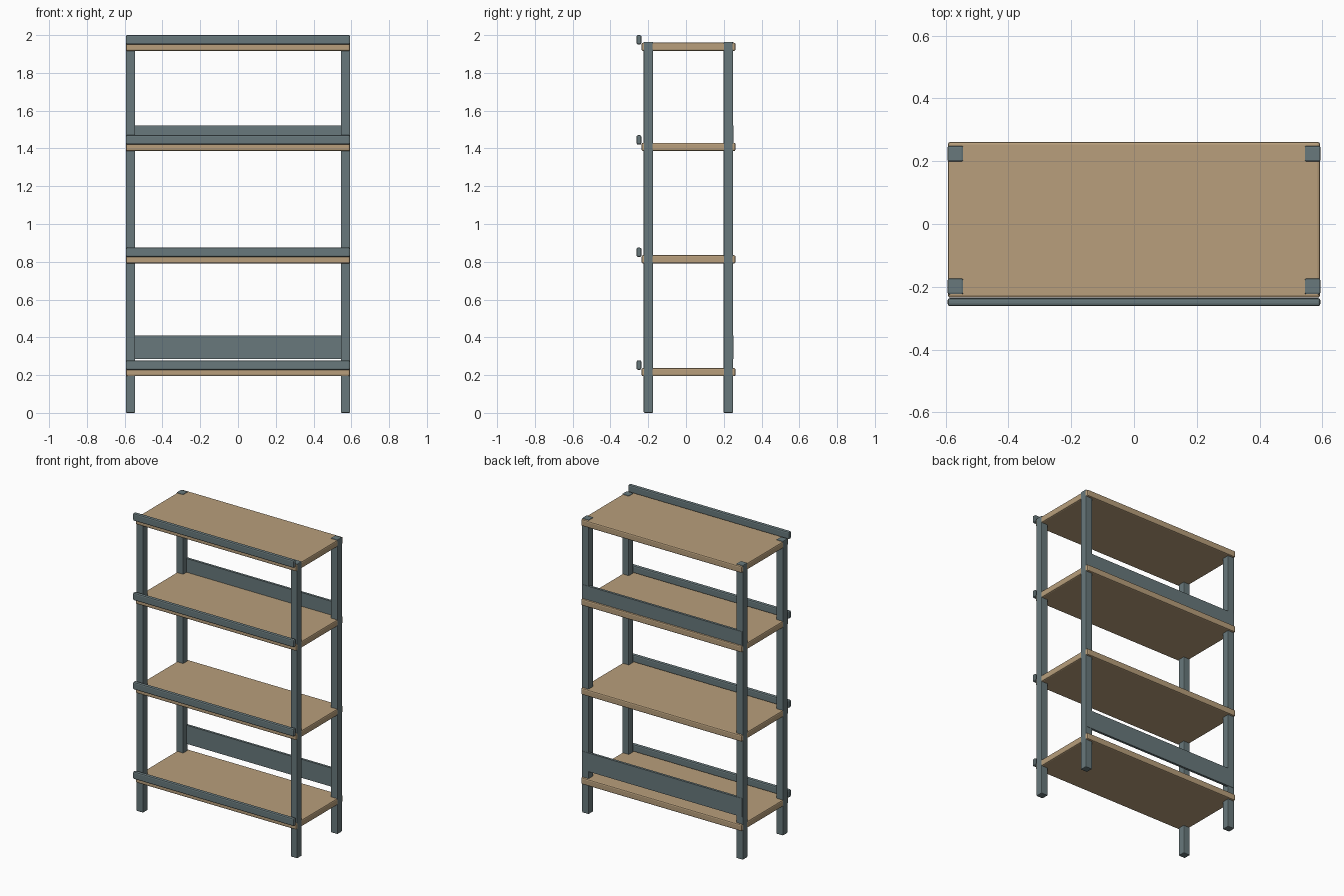
import bpy

cube = bpy.data.objects.get("Cube")
if cube:
    bpy.data.objects.remove(cube, do_unlink=True)


def make_material(name, rgb):
    mat = bpy.data.materials.new(name)
    mat.use_nodes = True
    color = (*rgb, 1.0)
    mat.diffuse_color = color
    mat.node_tree.nodes["Principled BSDF"].inputs["Base Color"].default_value = color
    return mat


wood = make_material("light wood", (0.48, 0.345, 0.20))
slate = make_material("slate grey metal", (0.14, 0.19, 0.20))


def box(name, low, high, mat, bevel=0.0, segments=2):
    """Bevelled box spanning two opposite corners."""
    center = [(a + b) / 2 for a, b in zip(low, high)]
    size = [b - a for a, b in zip(low, high)]
    bpy.ops.mesh.primitive_cube_add(size=1, location=center)
    obj = bpy.context.object
    obj.name = name
    obj.scale = size
    bpy.ops.object.transform_apply(location=False, rotation=False, scale=True)
    obj.data.materials.append(mat)
    if bevel:
        mod = obj.modifiers.new("edge bevel", "BEVEL")
        mod.width = bevel
        mod.segments = segments
    return obj


HALF_WIDTH = 0.594
SHELF_TOPS = {"bottom": 0.238, "lower": 0.835, "upper": 1.43, "top": 1.96}
POST_ROWS = {"front": -0.199, "back": 0.224}
POST = 0.05

# Corner posts
for row, y in POST_ROWS.items():
    for side, sign in (("left", 1), ("right", -1)):
        x = sign * (HALF_WIDTH - POST / 2)
        box(f"{row}_{side}_post", (x - POST / 2, y - POST / 2, 0),
            (x + POST / 2, y + POST / 2, 1.964), slate, 0.005)

# Shelves, each with a lip rail along its front
for level, z in SHELF_TOPS.items():
    box(f"{level}_shelf", (-HALF_WIDTH + 0.001, -0.235, z - 0.044),
        (HALF_WIDTH - 0.001, 0.262, z), wood, 0.008)
    box(f"{level}_front_rail", (-HALF_WIDTH, -0.262, z - 0.01),
        (HALF_WIDTH, -0.236, z + 0.04), slate, 0.008)

# Back panels between the rear posts
back = POST_ROWS["back"] + POST / 2
for level, low, high in (("bottom", 0.286, 0.41), ("upper", 1.425, 1.522)):
    box(f"{level}_back_panel", (-HALF_WIDTH + 0.004, back - 0.014, low),
        (HALF_WIDTH - 0.004, back + 0.002, high), slate)
